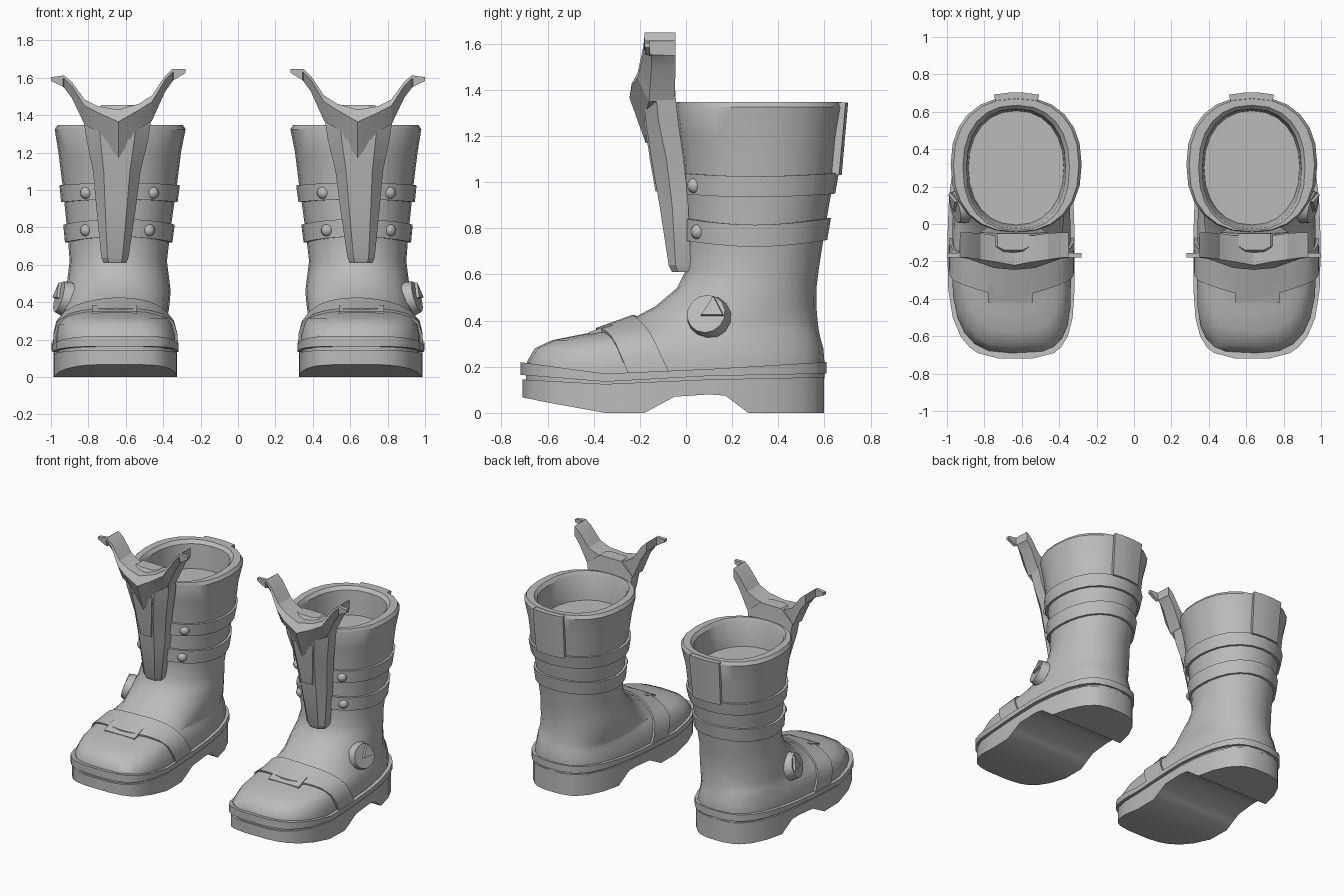
import bpy, bmesh, math
from mathutils import Vector, Matrix
from mathutils.bvhtree import BVHTree

cube = bpy.data.objects.get("Cube")
if cube:
    bpy.data.objects.remove(cube, do_unlink=True)

grey = bpy.data.materials.new("plain grey")
grey.use_nodes = True
grey.diffuse_color = (0.5, 0.5, 0.5, 1)
grey.node_tree.nodes["Principled BSDF"].inputs["Base Color"].default_value = (0.5, 0.5, 0.5, 1)


def finish(name, bm, angle=35):
    """Make an object from bm, shade it and mirror it into a pair."""
    bmesh.ops.recalc_face_normals(bm, faces=bm.faces)
    mesh = bpy.data.meshes.new(name)
    bm.to_mesh(mesh)
    bm.free()
    mesh.materials.append(grey)
    ob = bpy.data.objects.new(name, mesh)
    bpy.context.collection.objects.link(ob)
    bpy.ops.object.select_all(action='DESELECT')
    ob.select_set(True)
    bpy.context.view_layer.objects.active = ob
    bpy.ops.object.shade_smooth_by_angle(angle=math.radians(angle))
    ob.modifiers.new("pair", 'MIRROR').use_mirror_merge = False
    return ob


def loft(name, rings, loop=False, angle=35):
    """Skin a row of closed sections; cap the ends unless it loops."""
    bm = bmesh.new()
    rows = [[bm.verts.new(p) for p in ring] for ring in rings]
    pairs = list(zip(rows, rows[1:])) + ([(rows[-1], rows[0])] if loop else [])
    for a, b in pairs:
        for i in range(len(a)):
            j = (i + 1) % len(a)
            bm.faces.new((a[i], a[j], b[j], b[i]))
    if not loop:
        bm.faces.new(rows[0])
        bm.faces.new(rows[-1])
    return finish(name, bm, angle)


def lerp(table, v):
    """Piecewise linear lookup in (key, value) pairs."""
    for (a, fa), (b, fb) in zip(table, table[1:]):
        if v <= b:
            return fa + (fb - fa) * max(0, (v - a) / (b - a))
    return table[-1][1]


def oval(z, x0, x1, front, back, mid=None, power=2.1, toe=None, n=24):
    """Outline widest at y = mid; toe squares the inner front corner."""
    mid = (front + back) / 2 if mid is None else mid
    pts = []
    for i in range(n):
        c, s = math.cos(math.tau * i / n), math.sin(math.tau * i / n)
        p = toe if toe and c < 0 and s < 0 else power
        c = math.copysign(abs(c) ** (2 / p), c)
        s = math.copysign(abs(s) ** (2 / p), s)
        pts.append((x0 + (x1 - x0) * (1 + c) / 2,
                    mid + s * (back - mid if s > 0 else mid - front), z))
    return pts


# Boot upper: foot, ankle, shaft, rolled rim and inner floor
body = loft("boot_upper", [
    oval(.15, .335, .975, -.69, .60, -.2, 2.8, 4),
    oval(.22, .335, .975, -.69, .60, -.2, 2.8, 4),
    oval(.28, .35, .965, -.655, .595, -.12, 2.7, 3.6),
    oval(.315, .365, .95, -.58, .585, -.02, 2.6, 3.2),
    oval(.335, .375, .94, -.48, .58, .08, 2.5),
    oval(.36, .37, .93, -.35, .575, .14, 2.3),
    oval(.40, .365, .925, -.25, .57, .2),
    oval(.46, .36, .92, -.135, .565),
    oval(.54, .37, .91, -.04, .565),
    oval(.62, .38, .90, 0, .575),
    oval(.75, .365, .91, 0, .595),
    oval(.90, .345, .925, -.005, .62),
    oval(1.04, .325, .94, -.01, .645, power=2.2),
    oval(1.20, .305, .96, -.03, .66, power=2.2),
    oval(1.325, .28, .98, -.045, .68, power=2.3),
    oval(1.348, .295, .965, -.042, .67, power=2.3),
    oval(1.348, .345, .915, -.035, .635, power=2.3),
    oval(1.325, .365, .895, -.025, .615, power=2.3),
    oval(1.15, .375, .885, -.005, .605, power=2.2)])
tree = BVHTree.FromPolygons([v.co for v in body.data.vertices],
                            [p.vertices[:] for p in body.data.polygons])


def on_body(centre, direction):
    """Point where a ray toward centre meets the boot."""
    d = Vector(direction).normalized()
    return tree.ray_cast(Vector(centre) + d * 2, -d)[0], d


def strap(name, lines, thick, loop=False):
    """Band laid on the boot; lines holds (centre, centre, direction)."""
    sections = []
    for c0, c1, d in lines:
        (p, d), (q, _) = on_body(c0, d), on_body(c1, d)
        sections.append([p - d * .02, p + d * thick, q + d * thick, q - d * .02])
    return loft(name, sections, loop)


def around(low, high, start, end, n, dip=0):
    """Strap lines turning about the shaft axis."""
    lines = []
    for i in range(n):
        a = math.radians(start + (end - start) * i / n)
        drop = dip * math.cos(a) ** 2
        lines.append(((.63, .3, low - drop), (.63, .3, high - drop),
                      (math.cos(a), math.sin(a), 0)))
    return lines


# Shaft bands and the back tab
strap("upper_band", around(.95, 1.04, 0, 360, 24, .015), .018, True)
strap("lower_band", around(.75, .845, 0, 360, 24, .03), .018, True)
strap("back_tab", around(1.03, 1.345, 73, 119, 4), .035)

# Strap over the instep, sliding forward as it rises
instep = []
for i in range(17):
    a = math.pi * i / 16
    s = math.sin(a)
    instep.append(((.655, -.25 - .14 * s, .17), (.655, -.07 - .16 * s, .17),
                   (math.cos(a), 0, s)))
strap("instep_strap", instep, .016)

# Buckle plate on the strap
loft("strap_buckle", [[(x, -.42, .335), (x, -.42, .35), (x, -.32, .385), (x, -.32, .35)]
                      for x in (.54, .78)])


def slab(name, grow, top, bottom):
    """Foot-shaped layer whose top and bottom heights vary with y."""
    front, back, mid = -.705 - grow, .595 + grow, -.18
    ys = [-.69, -.66, -.6, -.5, -.35, -.18, -.12, -.05, .1, .17, .27, .4, .5, .56, .58]
    sections = []
    for y in [front + .002] + ys + [back - .002]:
        u = abs((y - mid) / (back - mid if y > mid else mid - front))
        outer, inner = [(.325 + grow) * (1 - u ** p) ** (1 / p)
                        for p in (2.9, 4 if y < mid else 2.9)]
        lo, hi = lerp(bottom, y), lerp(top, y)
        sections.append([(.657 - inner, y, lo), (.657 - inner, y, hi),
                         (.657 + outer, y, hi), (.657 + outer, y, lo)])
    return loft(name, sections)


# Sole with raised toe and arch, recessed joint, and welt
slab("sole", .005, [(-.72, .145), (-.35, .125), (.1, .145), (.6, .155)],
     [(-.72, .07), (-.6, .045), (-.35, 0), (-.18, 0), (-.05, .07),
      (.1, .08), (.17, .075), (.27, 0), (.6, 0)])
slab("sole_joint", -.01, [(-.72, .19), (-.35, .16), (.6, .19)],
     [(-.72, .12), (-.35, .10), (.6, .13)])
slab("welt", .015, [(-.72, .22), (-.35, .17), (.1, .19), (.6, .22)],
     [(-.72, .165), (-.35, .135), (.1, .16), (.6, .17)])

# Shin guard: faceted plate widening upward
loft("shin_guard", [
    [(cx - w, back, z), (cx - w, side, z), (cx - w * .55, front, z),
     (cx + w * .55, front, z), (cx + w, side, z), (cx + w, back, z)]
    for z, cx, w, back, side, front in [
        (.61, .658, .06, .02, -.035, -.06), (.64, .658, .073, .02, -.045, -.075),
        (.90, .652, .105, .01, -.06, -.115), (1.10, .648, .127, -.01, -.085, -.15),
        (1.27, .645, .165, -.035, -.12, -.175), (1.37, .645, .18, -.045, -.13, -.185),
        (1.455, .645, .085, -.05, -.12, -.14)]], angle=20)

# Inlay panel on the guard
loft("guard_inlay", [
    [(.648 - w, y + .01, z), (.648 - w, y - .007, z), (.648 + w, y - .007, z), (.648 + w, y + .01, z)]
    for z, w, y in [(.96, .042, -.1255), (1.10, .06, -.15), (1.27, .082, -.175)]], angle=20)

# Horned crest across the top of the guard, ending in thin tips
half = [(0, 1.17, 1.43, -.175, -.245, -.22, -.07),
        (.11, 1.32, 1.455, -.17, -.235, -.20, -.06),
        (.18, 1.36, 1.495, -.16, -.21, -.19, -.05),
        (.25, 1.51, 1.595, -.15, -.185, -.18, -.045),
        (.29, 1.565, 1.63, -.15, -.18, -.18, -.045),
        (.295, 1.57, 1.63, -.178, -.18, -.18, -.155),
        (.36, 1.605, 1.625, -.178, -.18, -.18, -.155)]
columns = [(-c[0],) + c[1:] for c in half[:0:-1]] + half
crest = []
for dx, low, high, f0, f1, f2, back in columns:
    x, lean = .64 + dx, -.06 * dx
    crest.append([(x, f0, low + lean), (x, f1, low * .25 + high * .75 + lean),
                  (x, f2, high + lean), (x, back, high + lean), (x, back, low + lean)])
loft("guard_crest", crest, angle=20)

# Rivets beside the guard
for label, z, xs in (("upper", .985, (.457, .81)), ("lower", .785, (.478, .81))):
    bm = bmesh.new()
    for x in xs:
        p, _ = on_body((x, .3, z), (0, -1, 0))
        bmesh.ops.create_uvsphere(bm, u_segments=12, v_segments=8, radius=.034,
                                  matrix=Matrix.Translation(p - Vector((0, .008, 0))))
    finish(label + "_rivets", bm, 60)

# Round ankle badge with a raised wedge
frame = Matrix.Translation((.925, .095, .42)) @ \
    Vector((1, -.25, .3)).to_track_quat('Z', 'Y').to_matrix().to_4x4()
for name, sides, r0, r1, depth, spot in (
        ("ankle_badge", 14, .098, .085, .06, (0, 0, .005)),
        ("badge_wedge", 3, .06, .055, .02, (.03, .02, .04))):
    bm = bmesh.new()
    bmesh.ops.create_cone(bm, cap_ends=True, segments=sides, radius1=r0, radius2=r1,
                          depth=depth, matrix=frame @ Matrix.Translation(spot))
    finish(name, bm)
